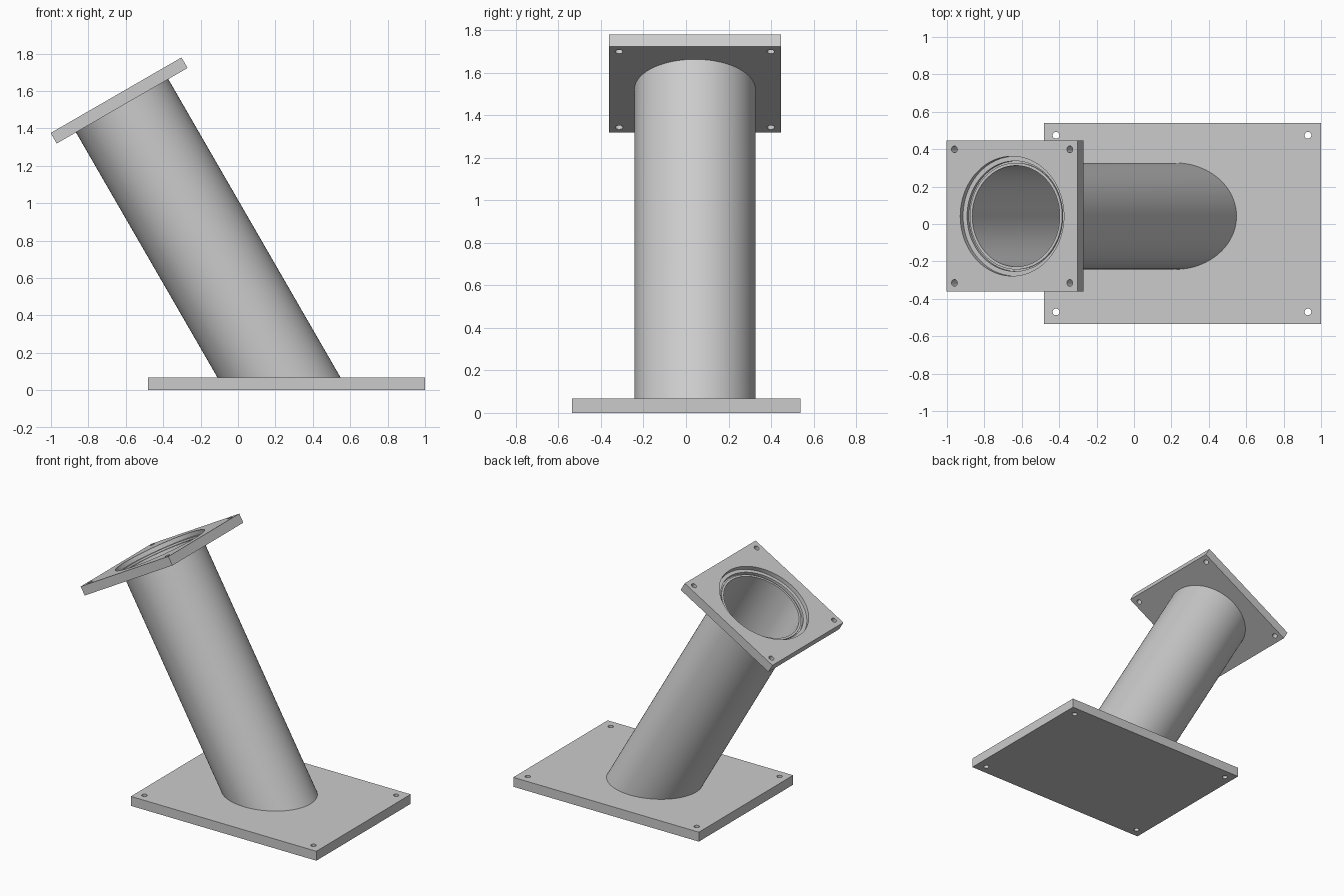
import bpy, bmesh
from math import radians, cos, sin, tau
from mathutils import Matrix, Vector

cube = bpy.data.objects.get("Cube")
if cube:
    bpy.data.objects.remove(cube, do_unlink=True)

grey = bpy.data.materials.new("light_grey_metal")
grey.use_nodes = True
grey.diffuse_color = (0.6, 0.6, 0.6, 1)
grey.node_tree.nodes["Principled BSDF"].inputs["Base Color"].default_value = (0.6, 0.6, 0.6, 1)

SIDES = 96
BASE_TOP = 0.068
# Frame of the tilted flange: origin at the centre of its outer face
TILT = Matrix.Translation((-0.652, 0.042, 1.577)) @ Matrix.Rotation(radians(-30), 4, 'Y')


def finish(bm, name):
    bmesh.ops.recalc_face_normals(bm, faces=bm.faces)
    mesh = bpy.data.meshes.new(name)
    bm.to_mesh(mesh)
    bm.free()
    mesh.materials.append(grey)
    obj = bpy.data.objects.new(name, mesh)
    bpy.context.collection.objects.link(obj)
    return obj


def activate(obj):
    bpy.ops.object.select_all(action='DESELECT')
    obj.select_set(True)
    bpy.context.view_layer.objects.active = obj


def smooth(obj):
    activate(obj)
    bpy.ops.object.shade_smooth_by_angle(angle=radians(30))


def plate(name, width, depth, low, high, centre=(0, 0)):
    bm = bmesh.new()
    move = Matrix.Translation((centre[0], centre[1], (low + high) / 2))
    bmesh.ops.create_cube(bm, size=1, matrix=move @ Matrix.Diagonal((width, depth, high - low, 1)))
    return finish(bm, name)


def drill(obj, x, y, radius, low, high, sides=32):
    bm = bmesh.new()
    bmesh.ops.create_cone(bm, cap_ends=True, segments=sides, radius1=radius, radius2=radius,
                          depth=high - low, matrix=Matrix.Translation((x, y, (low + high) / 2)))
    cutter = finish(bm, "drill_cutter")
    cutter.hide_render = True
    activate(obj)
    mod = obj.modifiers.new("hole", 'BOOLEAN')
    mod.operation = 'DIFFERENCE'
    mod.solver = 'EXACT'
    mod.object = cutter
    bpy.ops.object.modifier_apply(modifier=mod.name)
    bpy.data.objects.remove(cutter, do_unlink=True)


# Base plate with four bolt holes
base = plate("base_plate", 1.48, 1.075, 0, BASE_TOP, (0.26, 0.002))
for x in (-0.417, 0.93):
    for y in (-0.47, 0.474):
        drill(base, x, y, 0.018, -0.1, 0.2)
smooth(base)

# Square flange with a stepped bore and four bolt holes
flange = plate("top_flange", 0.808, 0.808, -0.065, 0)
for radius, low in ((0.32, -0.03), (0.295, -0.05), (0.278, -0.2)):
    drill(flange, 0, 0, radius, low, 0.1, SIDES)
for x in (-0.356, 0.356):
    for y in (-0.357, 0.357):
        drill(flange, x, y, 0.018, -0.2, 0.1)
flange.data.transform(TILT)
smooth(flange)

# Hollow tube, spun from its wall section and trimmed level with the base plate
bm = bmesh.new()
section = [(0.27, -2.2), (0.27, -0.042), (0.285, -0.042), (0.285, -2.2)]
rings = [[bm.verts.new((r * cos(tau * i / SIDES), r * sin(tau * i / SIDES), z))
          for i in range(SIDES)] for r, z in section]
for a, b in zip(rings, rings[1:]):
    for i in range(SIDES):
        j = (i + 1) % SIDES
        bm.faces.new((a[i], a[j], b[j], b[i]))
bm.transform(TILT)
bmesh.ops.bisect_plane(bm, geom=bm.verts[:] + bm.edges[:] + bm.faces[:],
                       plane_co=Vector((0, 0, BASE_TOP - 0.004)), plane_no=Vector((0, 0, 1)),
                       clear_inner=True)
smooth(finish(bm, "slanted_tube"))
